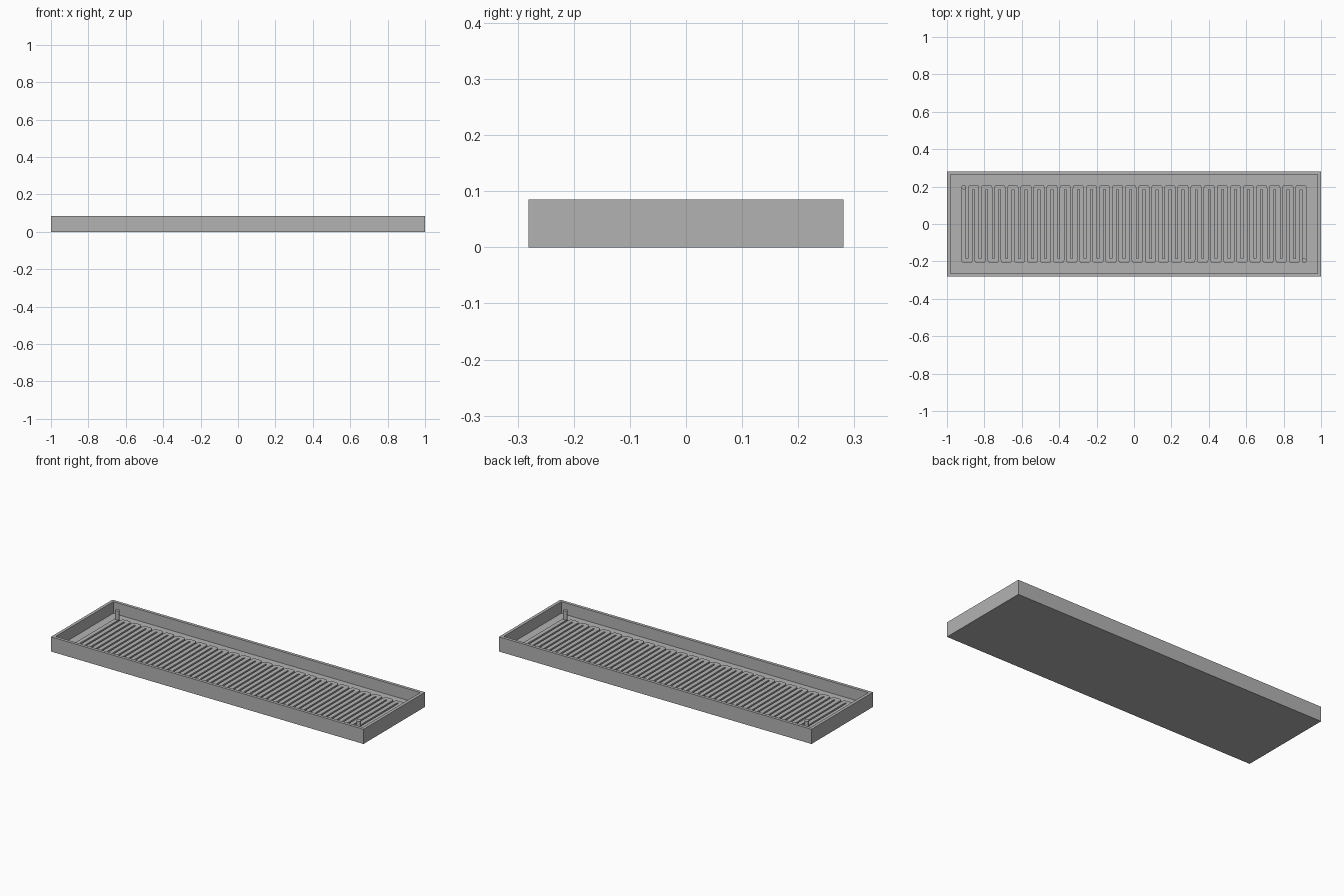
import bpy, bmesh, math
from mathutils import Vector

if "Cube" in bpy.data.objects:
    bpy.data.objects.remove(bpy.data.objects["Cube"])

# Overall sizes
HALF_X, HALF_Y, HEIGHT = 1.0, 0.281, 0.085
WALL, FLOOR = 0.025, 0.018
LEGS, PITCH, REACH = 53, 0.035, 0.197
HALF_W, CORNER, COIL_TOP = 0.0125, 0.017, 0.03

grey = bpy.data.materials.new("plain grey")
grey.use_nodes = True
colour = (0.45, 0.45, 0.45, 1)
grey.diffuse_color = colour
grey.node_tree.nodes["Principled BSDF"].inputs["Base Color"].default_value = colour


def add_object(name, bm):
    bmesh.ops.recalc_face_normals(bm, faces=bm.faces)
    mesh = bpy.data.meshes.new(name)
    bm.to_mesh(mesh)
    bm.free()
    mesh.materials.append(grey)
    obj = bpy.data.objects.new(name, mesh)
    bpy.context.collection.objects.link(obj)
    return obj


def raise_faces(bm, faces, height):
    result = bmesh.ops.extrude_face_region(bm, geom=faces)
    verts = [g for g in result["geom"] if isinstance(g, bmesh.types.BMVert)]
    bmesh.ops.translate(bm, verts=verts, vec=(0, 0, height))


# Tray: a block whose top is inset and pushed down
bm = bmesh.new()
bmesh.ops.create_cube(bm, size=1)
for v in bm.verts:
    v.co = (v.co.x * 2 * HALF_X, v.co.y * 2 * HALF_Y, (v.co.z + 0.5) * HEIGHT)
bm.normal_update()
top = [f for f in bm.faces if f.normal.z > 0.9]
bmesh.ops.inset_region(bm, faces=top, thickness=WALL)
lower = bmesh.ops.extrude_face_region(bm, geom=top)
verts = [g for g in lower["geom"] if isinstance(g, bmesh.types.BMVert)]
bmesh.ops.translate(bm, verts=verts, vec=(0, 0, FLOOR - HEIGHT))
bmesh.ops.delete(bm, geom=[f for f in top if f.is_valid], context="FACES")
add_object("tray", bm)

# Centre line of the winding strip
path = []
for i in range(LEGS):
    x = (i - (LEGS - 1) / 2) * PITCH
    side = 1 if i % 2 == 0 else -1
    path += [Vector((x, side * REACH)), Vector((x, -side * REACH))]


def across(point, direction):
    normal = Vector((-direction.y, direction.x)) * HALF_W
    return (point + normal, point - normal)


# Strip edges: rounded outer corners, square inner corners
pairs = [across(path[0], (path[1] - path[0]).normalized())]
for before, here, after in zip(path, path[1:], path[2:]):
    a, b = (here - before).normalized(), (after - here).normalized()
    inner = here + (b - a) * HALF_W
    centre = here + (b - a) * (CORNER - HALF_W)
    for k in range(5):
        t = k * math.pi / 8
        outer = centre + (a * math.sin(t) - b * math.cos(t)) * CORNER
        pairs.append((inner, outer) if a.cross(b) > 0 else (outer, inner))
pairs.append(across(path[-1], (path[-1] - path[-2]).normalized()))

bm = bmesh.new()
rows = [[bm.verts.new((p.x, p.y, FLOOR)) for p in pair] for pair in pairs]
for r, s in zip(rows, rows[1:]):
    bm.faces.new((r[0], r[1], s[1], s[0]))
bmesh.ops.remove_doubles(bm, verts=bm.verts, dist=1e-5)
raise_faces(bm, bm.faces[:], COIL_TOP - FLOOR)
add_object("winding_strip", bm)

# Upright posts at both ends of the strip
post_top = 0.08
for name, end in (("right_post", path[0]), ("left_post", path[-1])):
    bm = bmesh.new()
    bmesh.ops.create_cone(bm, cap_ends=True, segments=24, radius1=HALF_W,
                          radius2=HALF_W, depth=post_top - FLOOR)
    bmesh.ops.translate(bm, verts=bm.verts, vec=(end.x, end.y, (post_top + FLOOR) / 2))
    post = add_object(name, bm)
    bpy.ops.object.select_all(action="DESELECT")
    post.select_set(True)
    bpy.context.view_layer.objects.active = post
    bpy.ops.object.shade_smooth_by_angle()
